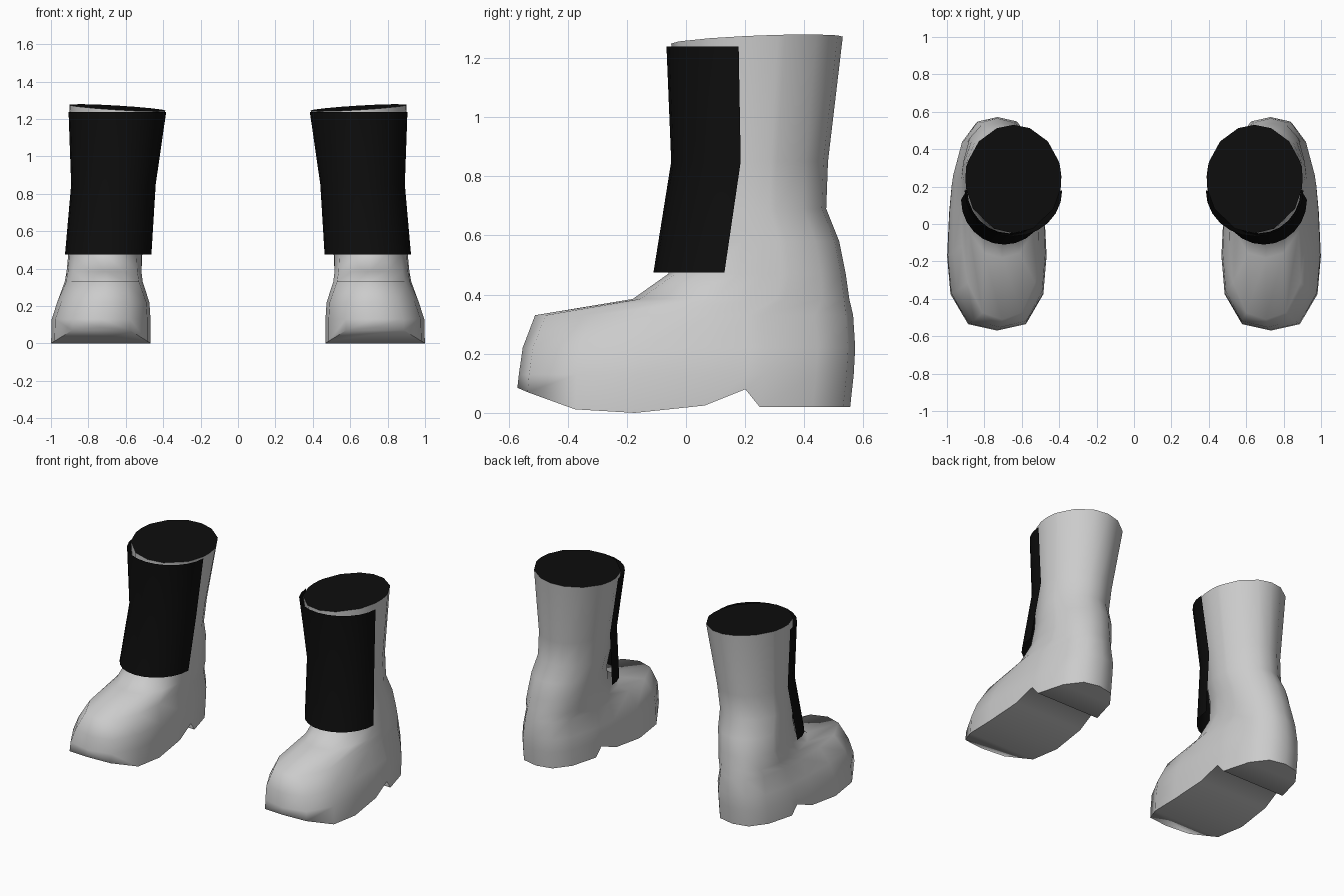
import bpy
import bmesh
from math import cos, sin, radians, pi, copysign

cube = bpy.data.objects.get("Cube")
if cube:
    bpy.data.objects.remove(cube, do_unlink=True)


def make_material(name, value):
    mat = bpy.data.materials.new(name)
    mat.use_nodes = True
    colour = (value, value, value, 1)
    mat.diffuse_color = colour
    mat.node_tree.nodes["Principled BSDF"].inputs["Base Color"].default_value = colour
    return mat


grey = make_material("light grey leather", 0.6)
black = make_material("black lining", 0.004)

# Angles from toe to heel along one side of every ring
HALF = [0, 24, 57, 80, 93, 104, 109, 134, 160, 180]
ANGLES = HALF + [360 - a for a in HALF[-2:0:-1]]
# Height of the underside at each of those angles: toe spring, arch, heel
SOLE = [.085, .07, .012, 0, .025, .08, .02, .02, .02, .02]

# Rings: height, front y, back y, front inner/outer x, back inner/outer x, squareness
RINGS = [
    (0.00, -.57, .555, .44, 1.025, .51, .96, .7),
    (0.13, -.565, .567, .44, 1.02, .51, .96, .7),
    (0.22, -.552, .572, .45, .98, .51, .95, .7),
    (0.33, -.51, .565, .50, .91, .52, .94, .75),
    (0.385, -.18, .552, .51, .90, .52, .93, .8),
    (0.47, -.06, .54, .515, .895, .51, .92, .9),
    (0.58, -.03, .518, .50, .89, .49, .91, .95),
    (0.69, -.03, .474, .475, .885, .475, .89, 1),
    (0.85, -.03, .48, .455, .88, .455, .88, 1),
    (1.26, -.05, .53, .388, .902, .388, .902, 1),
]


def power(value, p):
    return copysign(abs(value) ** p, value)


def ring_points(ring):
    z, front, back, in_f, out_f, in_b, out_b, p = ring
    points = []
    for angle in ANGLES:
        w = (1 - power(round(cos(radians(angle)), 6), p)) / 2
        v = power(round(sin(radians(angle)), 6), p)
        inner, outer = in_f + (in_b - in_f) * w, out_f + (out_b - out_f) * w
        points.append([(inner + outer) / 2 + v * (outer - inner) / 2,
                       front + (back - front) * w, z])
    return points


def finish(name, bm, materials):
    mesh = bpy.data.meshes.new(name)
    bm.to_mesh(mesh)
    bm.free()
    for mat in materials:
        mesh.materials.append(mat)
    obj = bpy.data.objects.new(name, mesh)
    bpy.context.collection.objects.link(obj)
    mesh.shade_smooth()
    mesh.set_sharp_from_angle(angle=radians(75))
    return obj


def build_boot(name, side):
    bm = bmesh.new()
    n = len(ANGLES)
    loops = [ring_points(r) for r in RINGS]
    # Shape the underside, and slope the rim up to the outside and back
    for i, point in enumerate(loops[0]):
        point[2] = SOLE[min(i, n - i)]
    for point in loops[-1]:
        point[2] += .06 * (point[0] - .645) + .04 * (point[1] - .24)
    rows = [[bm.verts.new((side * x, y, z)) for x, y, z in loop] for loop in loops]
    # Upper
    for low, high in zip(rows, rows[1:]):
        for i in range(n):
            j = (i + 1) % n
            bm.faces.new((low[i], low[j], high[j], high[i]))
    # Sole, arch, heel breast and heel, as strips across the foot
    base = rows[0]
    for i in range(n // 2):
        strip = [base[i], base[i + 1], base[n - i - 1], base[-i]]
        bm.faces.new(list(dict.fromkeys(strip)))
    # Dark top opening
    cap = bm.faces.new(rows[-1])
    cap.material_index = 1
    bmesh.ops.recalc_face_normals(bm, faces=bm.faces)
    return finish(name, bm, [grey, black])


# Shin panel rows: height, front y, rear edge y, inner x, outer x
PANEL = [
    (0.475, -.11, .13, .463, .925),
    (0.85, -.05, .185, .44, .892),
    (1.238, -.066, .178, .384, .906),
]


def build_panel(name, side, steps=12):
    bm = bmesh.new()
    rows = []
    for z, front, rear, inner, outer in PANEL:
        row = []
        for k in range(steps + 1):
            a = pi * k / steps
            x = side * (inner + outer) / 2 - (outer - inner) / 2 * cos(a)
            row.append(bm.verts.new((x, rear - (rear - front) * sin(a), z)))
        rows.append(row)
    for low, high in zip(rows, rows[1:]):
        for k in range(steps):
            bm.faces.new((low[k], low[k + 1], high[k + 1], high[k]))
    return finish(name, bm, [black])


for label, sign in (("left", 1), ("right", -1)):
    build_boot(label + "_boot", sign)
    build_panel(label + "_shin_panel", sign)
